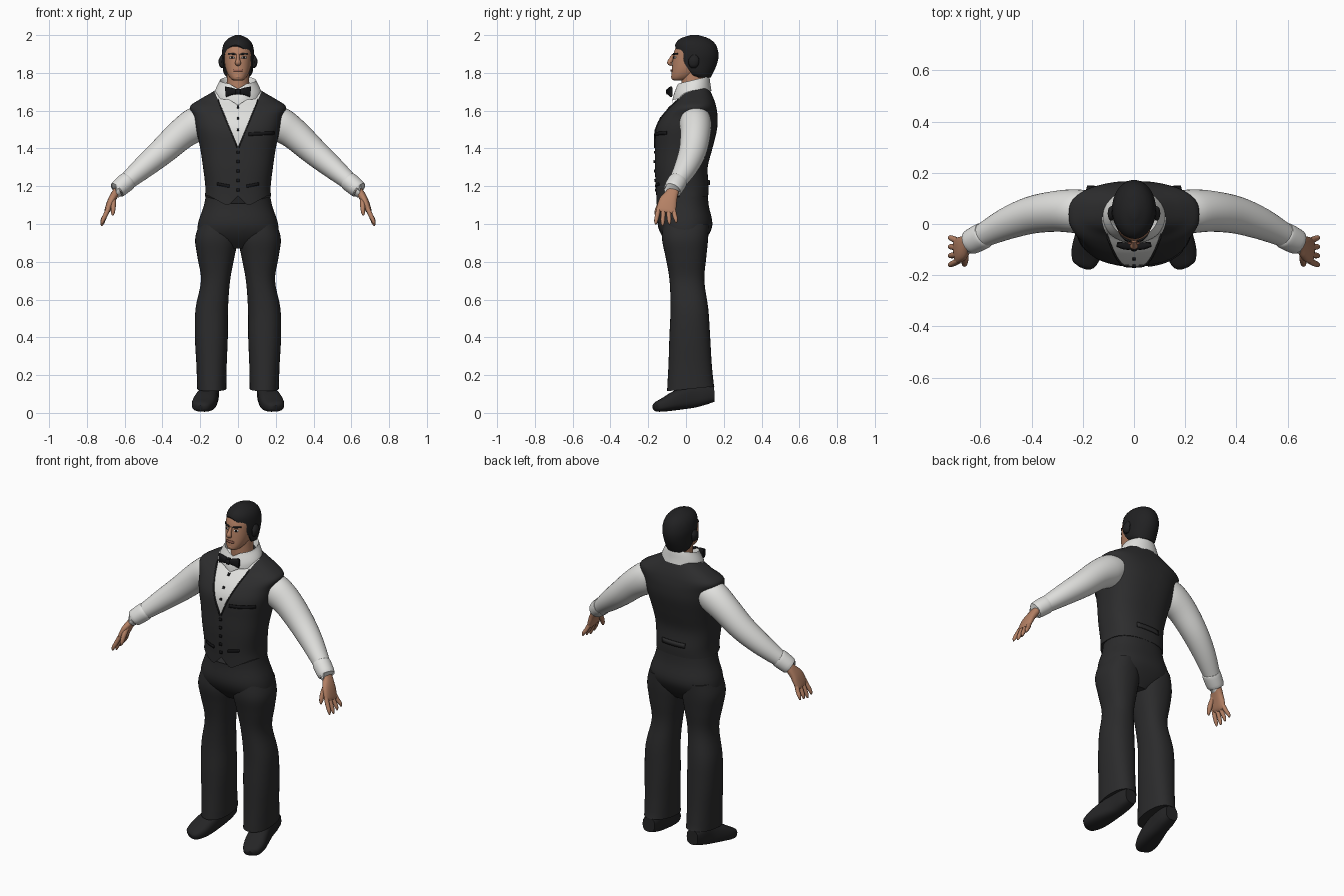
import bpy, bmesh, math
from mathutils import Vector
from mathutils.bvhtree import BVHTree

cube = bpy.data.objects.get("Cube")
if cube:
    bpy.data.objects.remove(cube, do_unlink=True)
parts = []


def material(name, r, g, b):
    m = bpy.data.materials.new(name)
    m.use_nodes = True
    m.diffuse_color = (r, g, b, 1)
    bsdf = next(n for n in m.node_tree.nodes if n.type == 'BSDF_PRINCIPLED')
    bsdf.inputs["Base Color"].default_value = (r, g, b, 1)
    bsdf.inputs["Roughness"].default_value = 0.8
    return m


SKIN = material("skin", 0.46, 0.22, 0.13)
LIP = material("lips", 0.33, 0.13, 0.09)
HAIR = material("black_hair", 0.015, 0.015, 0.016)
VEST = material("charcoal_vest", 0.026, 0.026, 0.027)
TROUSER = material("dark_trousers", 0.024, 0.024, 0.025)
BLACK = material("black_trim", 0.008, 0.008, 0.009)
SHOE = material("shoe_leather", 0.018, 0.018, 0.019)
SHIRT = material("white_shirt", 0.75, 0.75, 0.73)


def finish(name, bm, *mats):
    bmesh.ops.recalc_face_normals(bm, faces=bm.faces)
    me = bpy.data.meshes.new(name)
    bm.to_mesh(me)
    bm.free()
    for m in mats:
        me.materials.append(m)
    ob = bpy.data.objects.new(name, me)
    bpy.context.collection.objects.link(ob)
    parts.append(ob)
    return ob


def smooth_rows(rows, steps):
    """Catmull-Rom interpolation through the section rows."""
    out = []
    last = len(rows) - 1
    for i in range(last):
        a, b, c, d = (rows[min(max(k, 0), last)] for k in (i - 1, i, i + 1, i + 2))
        for s in range(steps):
            t = s / steps
            out.append([0.5 * (2 * q + (r - p) * t + (2 * p - 5 * q + 4 * r - w) * t * t
                               + (3 * q - p - 3 * r + w) * t ** 3)
                        for p, q, r, w in zip(a, b, c, d)])
    return out + [list(rows[-1])]


def loft(rows, side=1, ref=None, n=32, e=2.0, steps=4, caps=True):
    """Skin oval sections (x, y, z, radius, radius); with ref they follow the path."""
    rows = smooth_rows([(r[0] * side, *r[1:]) for r in rows], steps)
    centres = [Vector(r[:3]) for r in rows]
    bm = bmesh.new()
    rings = []
    for i, r in enumerate(rows):
        u, v = Vector((1, 0, 0)), Vector((0, 1, 0))
        if ref:
            t = (centres[min(i + 1, len(rows) - 1)] - centres[max(i - 1, 0)]).normalized()
            u = Vector(ref)
            u = (u - t * u.dot(t)).normalized()
            v = t.cross(u)
        ring = []
        for k in range(n):
            a = math.tau * k / n
            c, s = math.cos(a), math.sin(a)
            pu = math.copysign(abs(c) ** (2 / e), c) * r[3]
            pv = math.copysign(abs(s) ** (2 / e), s) * r[4]
            ring.append(bm.verts.new(centres[i] + u * pu + v * pv))
        rings.append(ring)
    for lo, hi in zip(rings, rings[1:]):
        for k in range(n):
            bm.faces.new((lo[k], lo[(k + 1) % n], hi[(k + 1) % n], hi[k]))
    if caps:
        bm.faces.new(rings[0])
        bm.faces.new(rings[-1])
    return bm


def strip(name, tree, p, q, h, mat, back=False, lift=0.003, cols=8):
    """Thin plate laid on a surface between two (x, z) points."""
    bm = bmesh.new()
    d = -1 if back else 1
    grid = []
    for i in range(cols + 1):
        t = i / cols
        x, z = p[0] + (q[0] - p[0]) * t, p[1] + (q[1] - p[1]) * t
        col = []
        for dz in (-h / 2, h / 2):
            hit = tree.ray_cast(Vector((x, -d, z + dz)), Vector((0, d, 0)))[0]
            col.append(bm.verts.new((x, (hit.y if hit else 0) - d * lift, z + dz)))
        grid.append(col)
    for a, b in zip(grid, grid[1:]):
        bm.faces.new((a[0], b[0], b[1], a[1]))
    ob = finish(name, bm, mat)
    mod = ob.modifiers.new("thickness", 'SOLIDIFY')
    mod.thickness, mod.offset = 0.006, 0
    return ob


# Vest and shirt front, split along the neckline
bm = loft([(0, -.02, 1.145, .175, .137), (0, -.02, 1.2, .173, .14), (0, -.025, 1.3, .185, .14),
           (0, -.012, 1.4, .2, .152), (0, .002, 1.5, .222, .162), (0, .02, 1.57, .236, .147),
           (0, .038, 1.62, .255, .122), (0, .05, 1.655, .21, .1), (0, .052, 1.69, .15, .083),
           (0, .06, 1.72, .1, .06)], n=64, e=2.5)
for v in bm.verts:
    if v.co.z < 1.15 and v.co.y < -.06:
        ax = abs(v.co.x)
        v.co.z -= .055 * max(0, ax / .055 if ax < .055 else 1 - (ax - .055) / .1) - .005
tip, lean = Vector((0, 0, 1.41)), .12 / .28
for s in (1, -1):
    bmesh.ops.bisect_plane(bm, geom=bm.verts[:] + bm.edges[:] + bm.faces[:],
                           plane_co=tip, plane_no=(s, 0, -lean))
for f in bm.faces:
    c = f.calc_center_median()
    f.material_index = int(c.y < .03 and abs(c.x) < (c.z - tip.z) * lean)
tree = BVHTree.FromBMesh(bm)
finish("vest", bm, VEST, SHIRT)

# Vest pockets, back strap and buttons
strip("chest_pocket", tree, (.055, 1.475), (.19, 1.482), .018, BLACK)
for s, label in ((1, "left"), (-1, "right")):
    strip(label + "_waist_pocket", tree, (s * .045, 1.2), (s * .11, 1.212), .015, BLACK)
    strip(label + "_lapel_edge", tree, (s * .006, 1.41), (s * .105, 1.655), .016, VEST)
strip("back_strap", tree, (-.075, 1.22), (.075, 1.22), .028, VEST, back=True, lift=.005)
for i in range(5):
    strip("vest_button", tree, (-.008, 1.18 + i * .05), (.008, 1.18 + i * .05), .015, BLACK, cols=2)
for i in range(3):
    strip("shirt_button", tree, (-.006, 1.5 + i * .06), (.006, 1.5 + i * .06), .012, BLACK, cols=2)

# Collar, higher at the nape and notched at the throat
bm = loft([(0, .03, 1.68, .125, .105), (0, .03, 1.71, .12, .1), (0, .035, 1.75, .1, .09),
           (0, .035, 1.758, .094, .083), (0, .035, 1.72, .08, .07)], n=48, caps=False)
for v in bm.verts:
    v.co.z += (v.co.y - .03) * .24
    if v.co.y < 0:
        v.co.z -= .025 * max(0, 1 - abs(v.co.x) / .045)
finish("collar", bm, SHIRT)

# Bow tie
for s, label in ((1, "left"), (-1, "right")):
    finish(label + "_bow", loft([(.005, -.088, 1.70, .012, .012), (.035, -.086, 1.702, .014, .02),
                                 (.065, -.08, 1.70, .01, .028)], s, (0, 1, 0), 16, 3), BLACK)
finish("bow_knot", loft([(0, -.09, 1.685, .012, .012), (0, -.092, 1.7, .014, .015),
                         (0, -.09, 1.716, .012, .012)], n=16, e=3), BLACK)

# Neck, head and nose
finish("neck", loft([(0, .045, 1.66, .068, .068), (0, .04, 1.74, .06, .065),
                     (0, .045, 1.83, .058, .07)]), SKIN)
bm = loft([(0, -.04, 1.76, .02, .022), (0, -.03, 1.767, .036, .045), (0, -.01, 1.79, .053, .067),
           (0, .01, 1.825, .066, .084), (0, .03, 1.87, .073, .1), (0, .04, 1.92, .075, .1),
           (0, .045, 1.96, .062, .085), (0, .045, 1.985, .035, .05)], n=40, e=2.2)
face = BVHTree.FromBMesh(bm)
finish("head", bm, SKIN)
finish("nose", loft([(0, -.066, 1.897, .008, .008), (0, -.078, 1.872, .01, .012),
                     (0, -.087, 1.853, .016, .013), (0, -.074, 1.842, .01, .006)],
                    ref=(1, 0, 0), n=16), SKIN)
finish("chin", loft([(0, -.06, 1.766, .014, .01), (0, -.063, 1.778, .022, .016),
                     (0, -.062, 1.792, .014, .012)], n=16), SKIN)
strip("mouth", face, (-.024, 1.813), (.024, 1.813), .011, LIP)
for s, label in ((1, "left"), (-1, "right")):
    strip(label + "_brow", face, (s * .013, 1.899), (s * .052, 1.902), .008, HAIR)
    strip(label + "_eye", face, (s * .02, 1.881), (s * .042, 1.881), .009, SHIRT, lift=.001)
    strip(label + "_iris", face, (s * .027, 1.881), (s * .036, 1.881), .009, BLACK, cols=2)

# Swept hair, sliced open along the hairline
bm = loft([(0, .085, 1.775, .058, .045), (0, .06, 1.80, .076, .083), (0, .055, 1.85, .083, .11),
           (0, .057, 1.90, .086, .115), (0, .05, 1.95, .077, .107), (0, .046, 1.982, .052, .075),
           (0, .045, 2.0, .014, .02)], n=40)
cut = bmesh.ops.bisect_plane(bm, geom=bm.verts[:] + bm.edges[:] + bm.faces[:],
                             plane_co=(0, -.052, 1.937), plane_no=(-.2, -.82, -.57),
                             clear_outer=True)
bmesh.ops.holes_fill(bm, edges=[g for g in cut["geom_cut"] if isinstance(g, bmesh.types.BMEdge)])
finish("hair", bm, HAIR)

# Trouser seat
finish("trouser_seat", loft([(0, -.015, 1.2, .163, .128), (0, -.01, 1.1, .18, .13),
                             (0, -.005, 1.0, .212, .145), (0, -.005, .93, .2, .118),
                             (0, 0, .87, .07, .07)], n=48, e=2.3), TROUSER)

# Limbs
for s, label in ((1, "left"), (-1, "right")):
    finish(label + "_side_hair", loft([(.08, .04, 1.825, .008, .01), (.087, .04, 1.84, .013, .024),
                                       (.088, .042, 1.87, .014, .028),
                                       (.08, .045, 1.895, .008, .012)], s, n=16), HAIR)
    bm = loft([(.115, 0, 1.0, .09, .12), (.115, -.005, .92, .112, .122), (.117, 0, .82, .097, .107),
               (.119, .005, .7, .077, .092), (.139, .018, .55, .086, .1), (.141, .02, .4, .087, .108),
               (.14, .022, .25, .08, .115), (.139, .025, .125, .077, .125)], s, n=36, e=2.3)
    for v in bm.verts:
        if v.co.z < .13:
            v.co.z += v.co.y * .1
    finish(label + "_trouser_leg", bm, TROUSER)
    finish(label + "_shoe", loft([(.2, -.17, .028, .02, .012), (.195, -.155, .032, .045, .026),
                                  (.185, -.11, .045, .06, .038), (.17, -.05, .066, .06, .052),
                                  (.155, .03, .088, .05, .062), (.148, .1, .098, .047, .055),
                                  (.145, .148, .1, .038, .042)], s, (1, 0, 0), 28, 2.8), SHOE)
    finish(label + "_sleeve", loft([(.15, .05, 1.57, .075, .07), (.22, .05, 1.53, .085, .09),
                                    (.3, .05, 1.475, .08, .082), (.4, .035, 1.385, .073, .072),
                                    (.5, 0, 1.3, .062, .06), (.6, -.05, 1.215, .045, .044)],
                                   s, (0, 1, 0)), SHIRT)
    finish(label + "_cuff", loft([(.583, -.042, 1.229, .045, .044), (.59, -.046, 1.223, .052, .05),
                                  (.637, -.07, 1.183, .049, .046), (.64, -.072, 1.18, .038, .035)],
                                 s, (0, 1, 0)), SHIRT)
    finish(label + "_palm", loft([(.62, -.06, 1.2, .03, .023), (.65, -.075, 1.16, .034, .021),
                                  (.672, -.095, 1.12, .048, .02), (.69, -.105, 1.075, .05, .016),
                                  (.697, -.108, 1.06, .042, .01)], s, (0, 1, 0), 24, 2.4), SKIN)
    for i, finger in enumerate(("index", "middle", "ring", "little")):
        k = i - 1.5
        y, drop = -.106 + k * .025, .008 * abs(i - 1)
        finish(f"{label}_{finger}_finger",
               loft([(.685, y, 1.085, .012, .012), (.703, y + k * .006, 1.045, .012, .012),
                     (.717, y + k * .01, 1.008 + drop, .01, .01),
                     (.722, y + k * .011, .99 + drop, .004, .004)], s, (0, 1, 0), 12), SKIN)
    finish(label + "_thumb", loft([(.662, -.095, 1.15, .016, .016), (.66, -.135, 1.105, .015, .014),
                                   (.662, -.155, 1.065, .012, .011), (.664, -.16, 1.045, .004, .004)],
                                  s, (0, 1, 0), 12), SKIN)

# Smooth shading with crisp edges
bpy.ops.object.select_all(action='DESELECT')
for ob in parts:
    ob.select_set(True)
bpy.context.view_layer.objects.active = parts[0]
bpy.ops.object.shade_smooth_by_angle(angle=math.radians(40))
